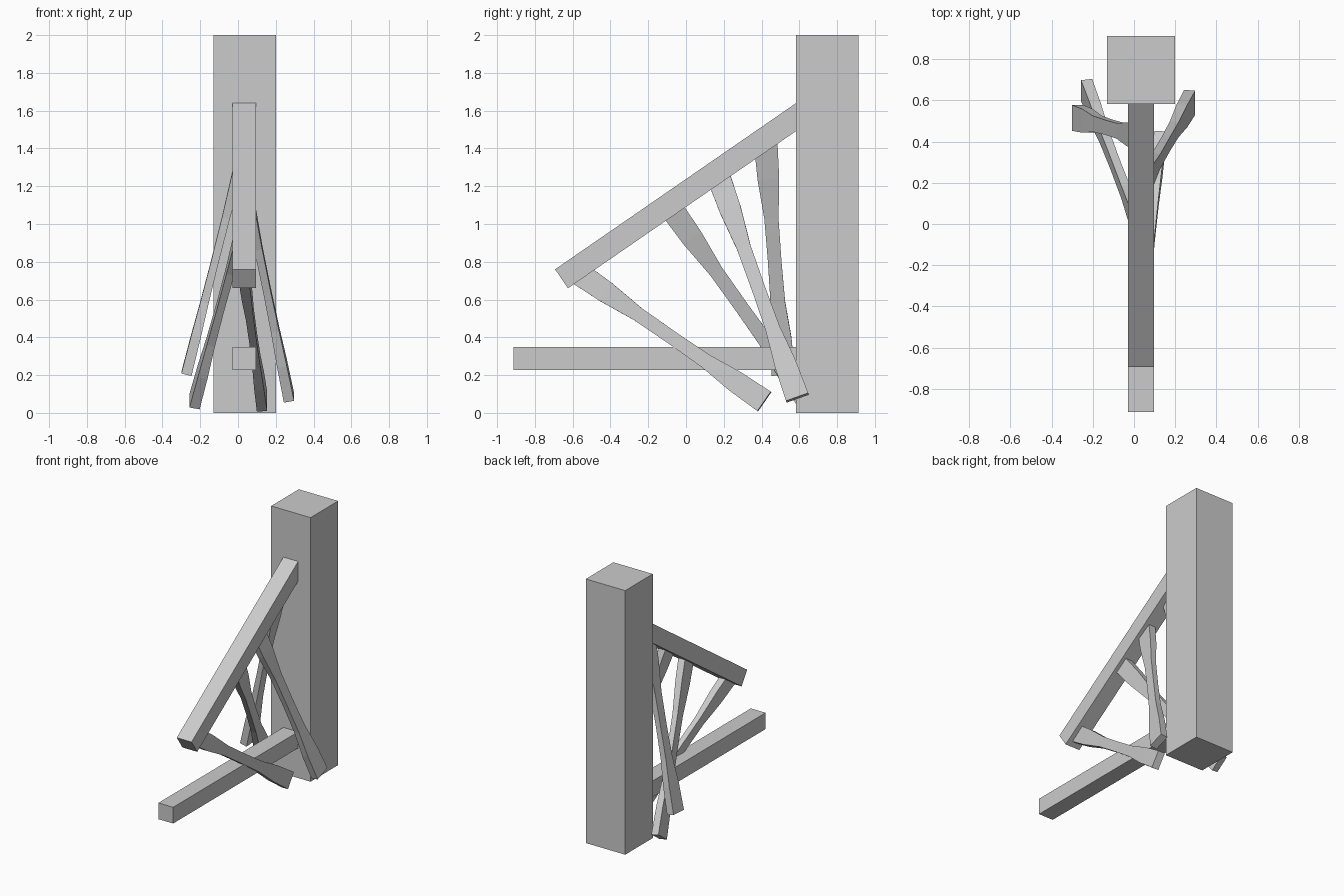
import bpy
from mathutils import Vector

cube = bpy.data.objects.get("Cube")
if cube:
    bpy.data.objects.remove(cube, do_unlink=True)

grey = bpy.data.materials.new("plain grey")
grey.use_nodes = True
grey.diffuse_color = (0.6, 0.6, 0.6, 1)
grey.node_tree.nodes["Principled BSDF"].inputs["Base Color"].default_value = (0.6, 0.6, 0.6, 1)


def loft(name, rings):
    """Closed bar through a list of four-point rings."""
    verts = [p for ring in rings for p in ring]
    faces = [(3, 2, 1, 0)]
    for r in range(0, len(verts) - 4, 4):
        faces += [(r + i, r + (i + 1) % 4, r + 4 + (i + 1) % 4, r + 4 + i) for i in range(4)]
    last = len(verts) - 4
    faces.append(tuple(range(last, last + 4)))
    mesh = bpy.data.meshes.new(name)
    mesh.from_pydata(verts, [], faces)
    mesh.materials.append(grey)
    obj = bpy.data.objects.new(name, mesh)
    bpy.context.collection.objects.link(obj)
    return obj


def side_profile(name, x0, x1, outline):
    """Side outline (y, z) extruded across x."""
    return loft(name, [[(x, y, z) for y, z in outline] for x in (x0, x1)])


def rect(y0, y1, z0, z1):
    return [(y0, z0), (y1, z0), (y1, z1), (y0, z1)]


# Upright post, base beam and sloping brace
side_profile("post", -0.13, 0.2, rect(0.583, 0.913, 0, 2))
side_profile("base_beam", -0.028, 0.096, rect(-0.913, 0.59, 0.227, 0.35))
side_profile("sloping_brace", -0.028, 0.096,
             [(-0.625, 0.66), (0.59, 1.497), (0.59, 1.645), (-0.693, 0.76)])

# Waisted struts: (position along strut, width, thickness)
SECTIONS = [(-0.04, 0.125, 0.055), (0.12, 0.115, 0.052), (0.3, 0.075, 0.042),
            (0.5, 0.072, 0.04), (0.68, 0.078, 0.044), (0.84, 0.115, 0.052), (1, 0.125, 0.055)]


def strut(name, top, foot):
    top, foot = Vector(top), Vector(foot)
    axis = (foot - top).normalized()
    wide = Vector((1, 0, 0)).cross(axis).normalized()
    thin = axis.cross(wide)
    rings = []
    for t, w, d in SECTIONS:
        c = top.lerp(foot, 0) + (foot - top) * t
        rings.append([c + wide * w / 2 * a + thin * d / 2 * b
                      for a, b in ((-1, -1), (1, -1), (1, 1), (-1, 1))])
    loft(name, rings)


strut("front_strut", (0.035, -0.54, 0.72), (0.127, 0.415, 0.06))
strut("right_front_strut", (0.04, -0.055, 1.05), (-0.23, 0.65, 0.06))
strut("left_strut", (0.038, 0.185, 1.215), (0.27, 0.59, 0.08))
strut("right_back_strut", (0.025, 0.425, 1.385), (-0.273, 0.515, 0.207))
